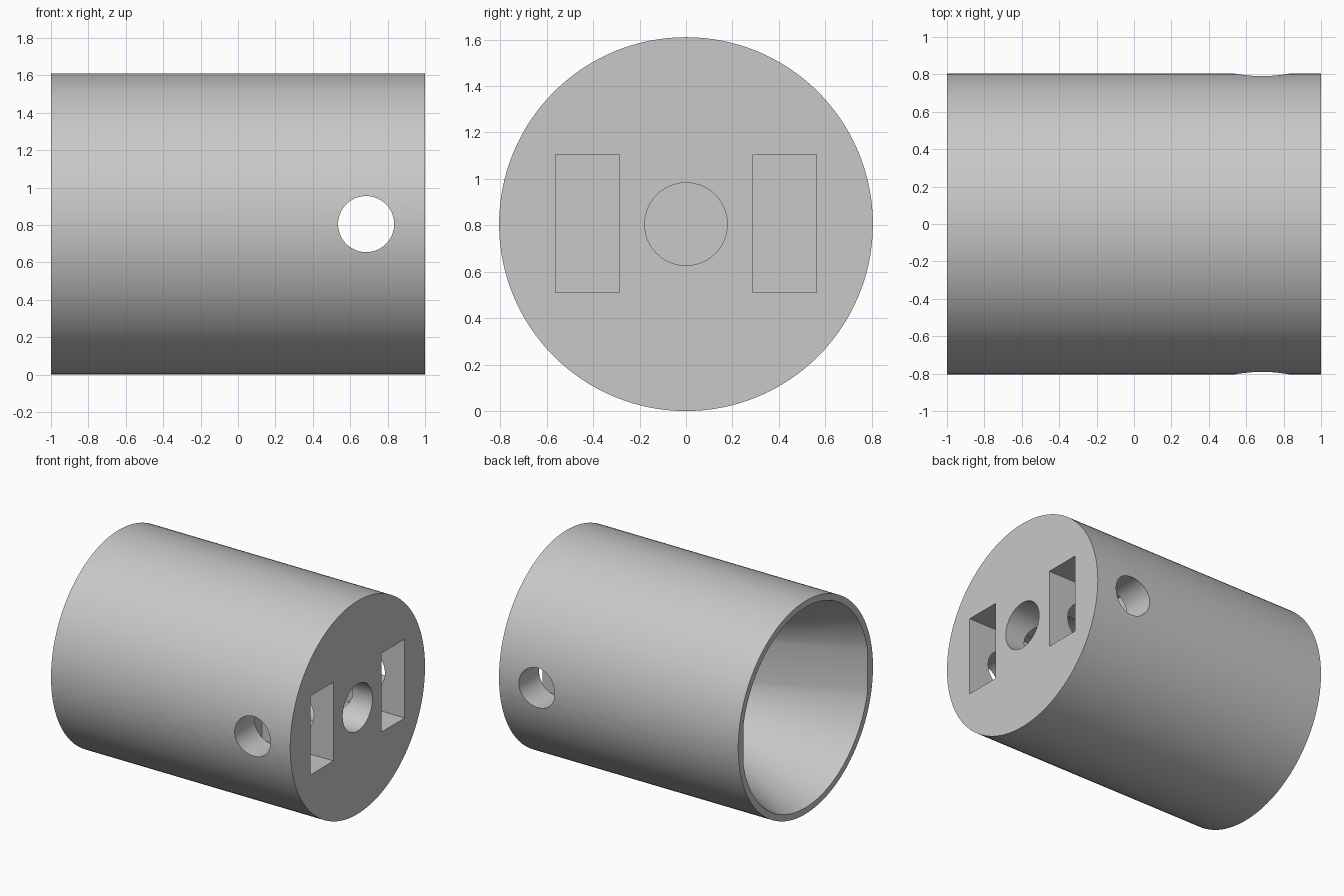
import bpy, bmesh, math
from mathutils import Matrix, Vector

if "Cube" in bpy.data.objects:
    bpy.data.objects.remove(bpy.data.objects["Cube"], do_unlink=True)

R = 0.805           # body radius, also the height of its axis

grey = bpy.data.materials.new("plain grey")
grey.use_nodes = True
grey.diffuse_color = (0.58, 0.58, 0.58, 1)
grey.node_tree.nodes["Principled BSDF"].inputs["Base Color"].default_value = (0.58, 0.58, 0.58, 1)


def finish(name, bm):
    bmesh.ops.recalc_face_normals(bm, faces=bm.faces)
    mesh = bpy.data.meshes.new(name)
    bm.to_mesh(mesh)
    bm.free()
    mesh.materials.append(grey)
    obj = bpy.data.objects.new(name, mesh)
    bpy.context.collection.objects.link(obj)
    return obj


def cylinder(name, radius, length, centre, axis, segments):
    bm = bmesh.new()
    turn = Vector((0, 0, 1)).rotation_difference(Vector(axis)).to_matrix().to_4x4()
    bmesh.ops.create_cone(bm, cap_ends=True, segments=segments, radius1=radius,
                          radius2=radius, depth=length,
                          matrix=Matrix.Translation(centre) @ turn)
    return finish(name, bm)


def box(name, size, centre):
    bm = bmesh.new()
    bmesh.ops.create_cube(bm, size=1, matrix=Matrix.Translation(centre) @ Matrix.Diagonal((*size, 1)))
    return finish(name, bm)


def tapered_bore(name, x_mouth, x_end, mouth_radius, end_radius, flat):
    """Round mouth lofted to a small upright slot, with a flat on each side."""
    bm = bmesh.new()
    skip = math.asin(flat / mouth_radius)
    steps = 48
    mouth, end = [], []
    for side in (0, 1):
        for i in range(steps + 1):
            t = i / steps
            a = side * math.pi + skip + t * (math.pi - 2 * skip)
            b = side * math.pi + t * math.pi
            lift = -flat if side else flat
            mouth.append(bm.verts.new((x_mouth, mouth_radius * math.cos(a), R + mouth_radius * math.sin(a))))
            end.append(bm.verts.new((x_end, end_radius * math.cos(b), R + lift + end_radius * math.sin(b))))
    count = len(mouth)
    for i in range(count):
        j = (i + 1) % count
        bm.faces.new((mouth[i], mouth[j], end[j], end[i]))
    # straight lead-out so the cut passes cleanly through the open end
    lead = [bm.verts.new(v.co - Vector((0.2, 0, 0))) for v in mouth]
    for i in range(count):
        j = (i + 1) % count
        bm.faces.new((lead[i], lead[j], mouth[j], mouth[i]))
    bm.faces.new(lead)
    bm.faces.new(end)
    return finish(name, bm)


# Body lying along x
body = cylinder("sleeve_body", R, 2, (0, 0, R), (1, 0, 0), 128)

# Cutters: tapered bore, centre socket, cross hole and two pockets
cutters = [
    tapered_bore("bore_cutter", -1, 0.1, 0.757, 0.2, 0.155),
    cylinder("socket_cutter", 0.178, 0.8, (0.8, 0, R), (1, 0, 0), 64),
    cylinder("cross_hole_cutter", 0.15, 2, (0.685, 0, R), (0, 1, 0), 64),
]
for side, label in ((1, "back"), (-1, "front")):
    cutters.append(box(label + "_pocket_cutter", (0.8, 0.275, 0.595), (0.8, side * 0.425, 0.808)))

bpy.ops.object.select_all(action='DESELECT')
bpy.context.view_layer.objects.active = body
body.select_set(True)
for cutter in cutters:
    cutter.hide_render = True
    mod = body.modifiers.new(cutter.name, 'BOOLEAN')
    mod.operation = 'DIFFERENCE'
    mod.solver = 'EXACT'
    mod.object = cutter
    bpy.ops.object.modifier_apply(modifier=mod.name)
    bpy.data.objects.remove(cutter, do_unlink=True)

# One shared material, smooth walls and sharp rims
body.data.materials.clear()
body.data.materials.append(grey)
for face in body.data.polygons:
    face.material_index = 0
bpy.ops.object.shade_smooth_by_angle(angle=math.radians(30))
